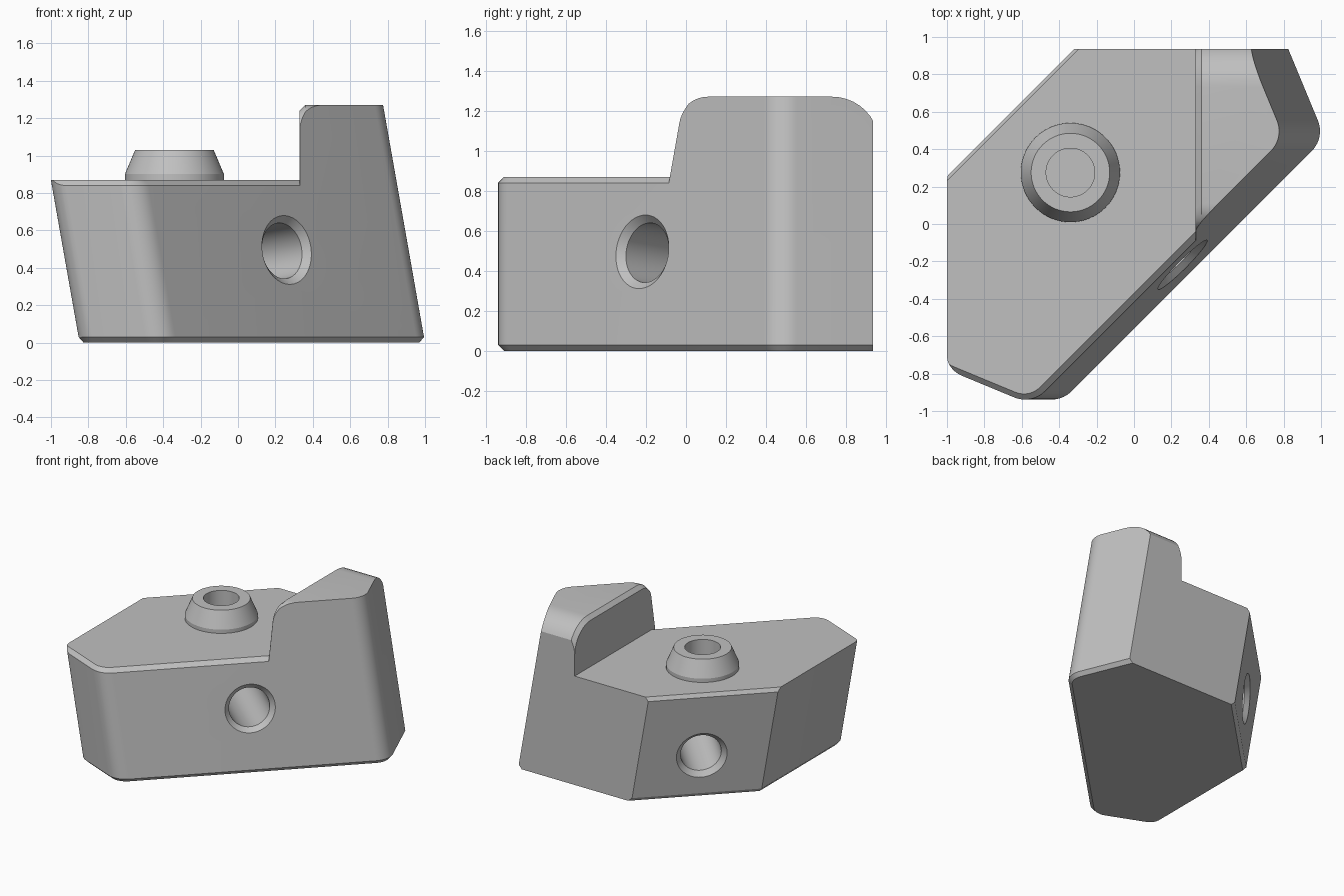
import bpy, bmesh, math
from mathutils import Vector

if "Cube" in bpy.data.objects:
    bpy.data.objects.remove(bpy.data.objects["Cube"])

LEAN = math.tan(math.radians(10))   # the block leans towards -x as it rises
TOP = 0.87

grey = bpy.data.materials.new("plain_grey")
grey.use_nodes = True
grey.diffuse_color = (0.53, 0.53, 0.53, 1)
grey.node_tree.nodes["Principled BSDF"].inputs["Base Color"].default_value = grey.diffuse_color


def outline(sides, inset=0.0, grow=0.0, steps=10):
    """Rounded polygon from sides (normal angle, distance, inset weight, radius of end corner)."""
    lines = []
    for angle, dist, weight, radius in sides:
        a = math.radians(angle)
        extra = grow if weight == 0 else 0
        lines.append((a, dist - inset * weight + extra, radius))
    points = []
    for i, (a, d, r) in enumerate(lines):
        b, e, _ = lines[(i + 1) % len(lines)]
        r = max(r - inset, 0.001) if r else 0
        # the corner centre lies on both sides moved in by the radius
        d, e, det = d - r, e - r, math.sin(b - a)
        centre = Vector(((d * math.sin(b) - e * math.sin(a)) / det,
                         (e * math.cos(a) - d * math.cos(b)) / det))
        if not r:
            points.append(centre)
            continue
        turn = (b - a) % math.tau
        for k in range(steps + 1):
            t = a + turn * k / steps
            points.append(centre + r * Vector((math.cos(t), math.sin(t))))
    return points


def loft(name, rings):
    """Skin a list of equal rings of 3D points and close both ends."""
    bm = bmesh.new()
    loops = [[bm.verts.new(p) for p in ring] for ring in rings]
    for low, high in zip(loops, loops[1:]):
        for i in range(len(low)):
            j = (i + 1) % len(low)
            bm.faces.new((low[i], low[j], high[j], high[i]))
    bm.faces.new(loops[0][::-1])
    bm.faces.new(loops[-1])
    bmesh.ops.recalc_face_normals(bm, faces=bm.faces[:])
    mesh = bpy.data.meshes.new(name)
    bm.to_mesh(mesh)
    bm.free()
    mesh.materials.append(grey)
    obj = bpy.data.objects.new(name, mesh)
    bpy.context.collection.objects.link(obj)
    return obj


def leaning(points, z):
    return [(p.x - LEAN * z, p.y, z) for p in points]


def turned(name, rings, origin, axis, sides=64):
    """Round part from (radius, distance along axis) pairs."""
    turn = Vector((0, 0, 1)).rotation_difference(Vector(axis))
    origin = Vector(origin)
    angles = [math.tau * i / sides for i in range(sides)]
    return loft(name, [[origin + turn @ Vector((r * math.cos(t), r * math.sin(t), s))
                        for t in angles] for r, s in rings])


def combine(target, other, operation):
    mod = target.modifiers.new(operation, "BOOLEAN")
    mod.operation, mod.object, mod.solver = operation, other, "EXACT"
    bpy.context.view_layer.objects.active = target
    bpy.ops.object.modifier_apply(modifier=mod.name)
    bpy.data.objects.remove(other)


# Six-sided plan of the block
plan = [(-112.5, 1.045, 1, 0.15), (-45, 0.40, 1, 0.15), (22.5, 1.125, 1, 0),
        (90, 0.935, 0, 0), (135, 0.783, 0.7, 0), (180, 0.847, 0.7, 0.12)]
block = loft("clamp_block", [leaning(outline(plan, 0.03), 0),
                             leaning(outline(plan), 0.03),
                             leaning(outline(plan), 1.35)])

# Low deck limit, chamfered except along the left and back walls
deck_plan = plan[:-1] + [(180, 0.847, 0, 0.12)]
deck = loft("deck_limit", [leaning(outline(deck_plan, -0.03, 0.02), z) for z in (-0.1, TOP - 0.06)]
            + [leaning(outline(deck_plan, 0.03, 0.02), TOP)])

# Tall horn limit: rounded side profile with a chamfered inner edge
side = [(-90, -0.5, 0, 0), (0, 0.965, 1, 0.235), (90, 1.27, 1, 0.15), (170, 0.236, 0.2, 0)]
horn = loft("horn_limit", [[(x, p.x, p.y) for p in outline(side, inset)]
                           for x, inset in ((0.33, 0.03), (0.36, 0), (1.3, 0))])
combine(deck, horn, "UNION")
combine(block, deck, "INTERSECT")

# Tapered boss with a blind hole
boss_at = (-0.34, 0.275, 0)
boss = turned("boss", [(0.265, 0.7), (0.265, 0.9), (0.21, 1.03)], boss_at, (0, 0, 1))
combine(block, boss, "UNION")
combine(block, turned("boss_hole", [(0.13, 0.65), (0.13, 1.2)], boss_at, (0, 0, 1)), "DIFFERENCE")

# Cross hole, countersunk at both ends
bore = turned("cross_hole", [(0.22, 0.035), (0.15, -0.035), (0.15, -1.137), (0.22, -1.207)],
              (0.26, -0.218, 0.495), (1, -1, LEAN))
combine(block, bore, "DIFFERENCE")

bpy.ops.object.select_all(action="DESELECT")
block.select_set(True)
bpy.context.view_layer.objects.active = block
bpy.ops.object.shade_smooth_by_angle(angle=math.radians(18))
